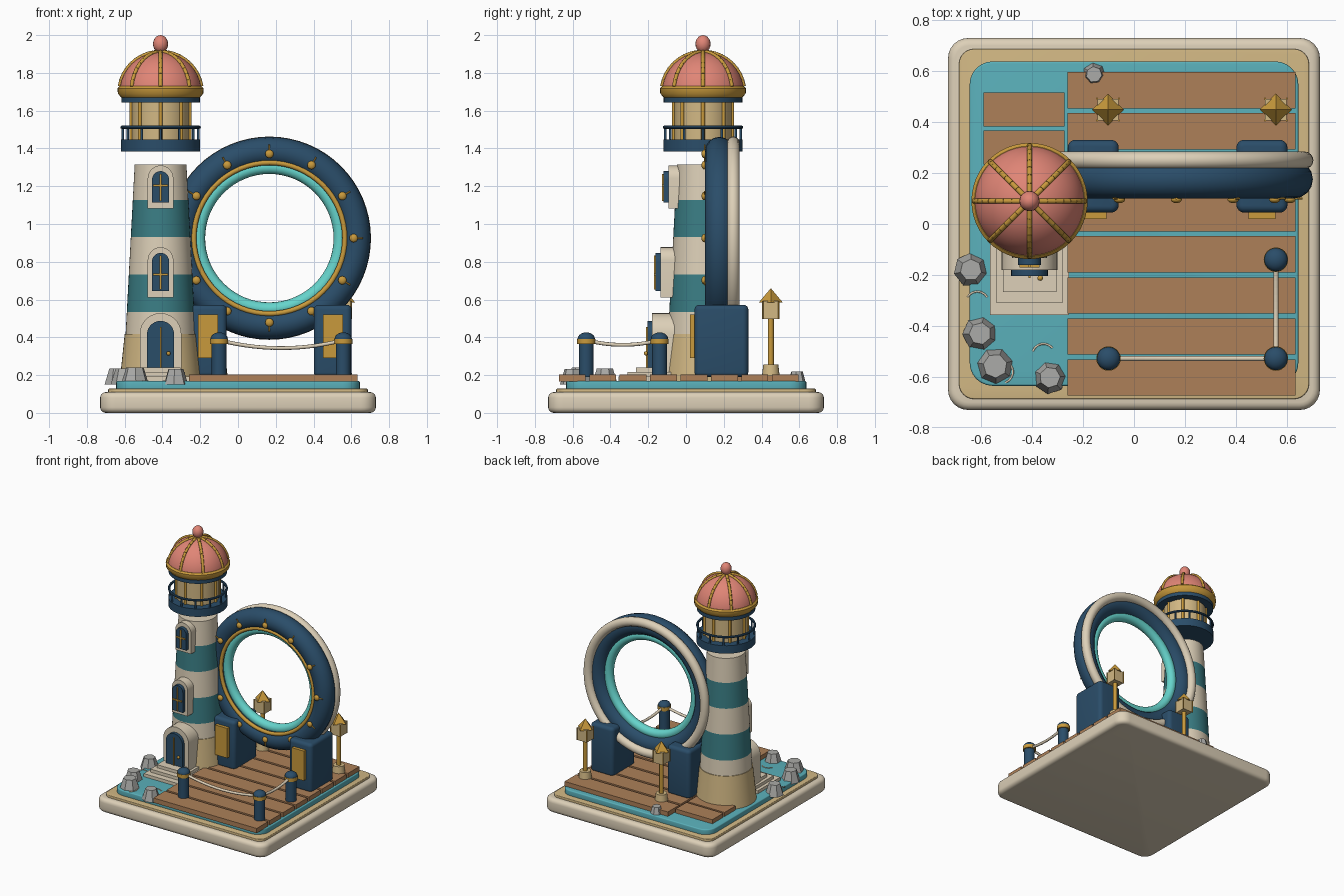
import bpy, bmesh
from math import sin, cos, pi, radians, sqrt
from mathutils import Matrix, Vector

cube = bpy.data.objects.get("Cube")
if cube:
    bpy.data.objects.remove(cube, do_unlink=True)


def material(name, hex_code):
    rgb = [int(hex_code[i:i + 2], 16) / 255 for i in (0, 2, 4)]
    col = [c / 12.92 if c < 0.04 else ((c + 0.055) / 1.055) ** 2.4 for c in rgb] + [1]
    m = bpy.data.materials.new(name)
    m.use_nodes = True
    m.diffuse_color = col
    m.node_tree.nodes["Principled BSDF"].inputs["Base Color"].default_value = col
    return m


CREAM = material("cream", "DDD0B8")
SAND = material("sand", "D2B884")
NAVY = material("navy", "2A4D69")
TEAL = material("teal", "3A7D84")
WATER = material("water", "5AB0BA")
AQUA = material("aqua", "66D4CC")
WOOD = material("wood", "AD8058")
GOLD = material("gold", "C99A3C")
CORAL = material("coral", "E08576")
STONE = material("stone", "ABABA8")


def finish(name, bm, mat):
    """Turn a bmesh into an object, smooth except at edges over 40 degrees."""
    bmesh.ops.recalc_face_normals(bm, faces=bm.faces)
    for f in bm.faces:
        f.smooth = True
    for e in bm.edges:
        e.smooth = len(e.link_faces) == 2 and e.calc_face_angle(0) < radians(40)
    me = bpy.data.meshes.new(name)
    bm.to_mesh(me)
    bm.free()
    me.materials.append(mat)
    ob = bpy.data.objects.new(name, me)
    bpy.context.collection.objects.link(ob)


def box(bm, x0, x1, y0, y1, z0, z1, corner=0, bevel=0):
    """Box, with optional rounded upright corners and rounded rims."""
    t = bmesh.new()
    m = Matrix.Translation(((x0 + x1) / 2, (y0 + y1) / 2, (z0 + z1) / 2))
    bmesh.ops.create_cube(t, size=1, matrix=m @ Matrix.Diagonal((x1 - x0, y1 - y0, z1 - z0, 1)))
    upright = lambda e: abs(e.verts[0].co.z - e.verts[1].co.z) > 1e-4
    if corner:
        bmesh.ops.bevel(t, geom=[e for e in t.edges if upright(e)], offset=corner,
                        segments=6, affect="EDGES", profile=0.5)
    if bevel:
        bmesh.ops.bevel(t, geom=[e for e in t.edges if not upright(e)], offset=bevel,
                        segments=4, affect="EDGES", profile=0.5)
    tmp = bpy.data.meshes.new("tmp")
    t.to_mesh(tmp)
    t.free()
    bm.from_mesh(tmp)
    bpy.data.meshes.remove(tmp)


def cone(bm, x, y, z0, z1, r0, r1, seg=32, turn=0.0):
    m = Matrix.Translation((x, y, (z0 + z1) / 2)) @ Matrix.Rotation(turn, 4, "Z")
    bmesh.ops.create_cone(bm, cap_ends=True, segments=seg, radius1=r0, radius2=r1,
                          depth=z1 - z0, matrix=m)


def rod(bm, p, q, r, seg=10):
    p, q = Vector(p), Vector(q)
    d = q - p
    m = Matrix.Translation((p + q) / 2) @ d.to_track_quat("Z", "Y").to_matrix().to_4x4()
    bmesh.ops.create_cone(bm, cap_ends=True, segments=seg, radius1=r, radius2=r,
                          depth=d.length, matrix=m)


def ball(bm, x, y, z, rx, ry, rz):
    m = Matrix.Translation((x, y, z)) @ Matrix.Diagonal((rx, ry, rz, 1))
    bmesh.ops.create_uvsphere(bm, u_segments=16, v_segments=10, radius=1, matrix=m)


def lathe(bm, profile, centre, axis="Z", seg=48, closed=False):
    """Spin (radius, offset) points about an axis through centre."""
    c = Vector(centre)
    place = (lambda r, h: c + Vector((r, 0, h))) if axis == "Z" else (lambda r, h: c + Vector((r, h, 0)))
    vs = [bm.verts.new(place(r, h)) for r, h in profile]
    es = [bm.edges.new(p) for p in zip(vs, vs[1:])]
    if closed:
        es.append(bm.edges.new((vs[-1], vs[0])))
    bmesh.ops.spin(bm, geom=vs + es, cent=c, axis=(0, 0, 1) if axis == "Z" else (0, 1, 0),
                   angle=2 * pi, steps=seg, use_duplicate=False)
    bmesh.ops.remove_doubles(bm, verts=bm.verts, dist=1e-5)


def torus(name, mat, centre, major, minor, axis="Y", seg=64, sides=16):
    bm = bmesh.new()
    ring = [(major + minor * cos(2 * pi * i / sides), minor * sin(2 * pi * i / sides)) for i in range(sides)]
    lathe(bm, ring, centre, axis, seg, True)
    finish(name, bm, mat)


def arch(name, mat, x, w, z0, z1, y0, y1):
    """Round-topped plate facing the front."""
    bm = bmesh.new()
    r = w / 2
    pts = [(-r, z0), (r, z0)] + [(r * cos(pi * i / 14), z1 - r + r * sin(pi * i / 14)) for i in range(15)]
    f = bm.faces.new([bm.verts.new((x + a, y0, b)) for a, b in pts])
    new = bmesh.ops.extrude_face_region(bm, geom=[f])["geom"]
    bmesh.ops.translate(bm, vec=(0, y1 - y0, 0), verts=[v for v in new if isinstance(v, bmesh.types.BMVert)])
    finish(name, bm, mat)


def part(name, mat, fn, *args, **kw):
    bm = bmesh.new()
    fn(bm, *args, **kw)
    finish(name, bm, mat)


# Base, sand and water
part("base_slab", CREAM, box, -0.73, 0.73, -0.73, 0.73, 0, 0.11, 0.08, 0.03)
part("sand_layer", SAND, box, -0.687, 0.687, -0.687, 0.687, 0.1, 0.128, 0.06, 0.005)
part("water", WATER, box, -0.645, 0.645, -0.635, 0.638, 0.12, 0.168, 0.09, 0.008)

# Deck planks
bm = bmesh.new()
for i in range(8):
    y = 0.525 - 0.161 * i
    box(bm, -0.26, 0.633, y - 0.071, y + 0.071, 0.166, 0.203)
for y in (0.45, 0.3):
    box(bm, -0.59, -0.272, y - 0.067, y + 0.067, 0.166, 0.2)
finish("deck_planks", bm, WOOD)

# Tower
TX, TY = -0.41, 0.09
part("tower_foot", SAND, cone, TX, TY, 0.16, 0.417, 0.217, 0.19, 48)
edges = [0.40, 0.534, 0.732, 0.93, 1.127, 1.314]
radius = lambda z: 0.185 - (z - 0.417) * 0.0535
for i, (a, b) in enumerate(zip(edges, edges[1:])):
    part(f"tower_band_{i + 1}", TEAL if i % 2 else CREAM, cone, TX, TY, a, b, radius(a), radius(b), 48)

# Gallery and railing
part("gallery_floor", NAVY, cone, TX, TY, 1.385, 1.447, 0.21, 0.21, 48)
torus("gallery_rail", NAVY, (TX, TY, 1.512), 0.204, 0.009, "Z", 48, 8)
around = lambda n: [(cos(2 * pi * i / n), sin(2 * pi * i / n)) for i in range(n)]
bm = bmesh.new()
for c, s in around(12):
    cone(bm, TX + 0.2 * c, TY + 0.2 * s, 1.44, 1.512, 0.007, 0.007, 10)
finish("rail_posts", bm, NAVY)

# Lantern room and dome
part("lantern_room", SAND, cone, TX, TY, 1.44, 1.65, 0.152, 0.152, 40)
bm = bmesh.new()
for c, s in around(8):
    cone(bm, TX + 0.155 * c, TY + 0.155 * s, 1.44, 1.65, 0.01, 0.01, 10)
finish("lantern_mullions", bm, GOLD)
part("eave_ring", NAVY, cone, TX, TY, 1.642, 1.675, 0.208, 0.208, 48)
part("dome_band", GOLD, lathe, [(0, 1.67), (0.208, 1.67), (0.226, 1.69), (0.228, 1.718), (0.216, 1.73), (0, 1.73)], (TX, TY, 0))
steps = [radians(a) for a in range(0, 91, 9)]
part("dome", CORAL, lathe, [(0.217 * cos(a), 1.695 + 0.215 * sin(a)) for a in steps], (TX, TY, 0))
bm = bmesh.new()
for c, s in around(8):
    pts = [(TX + 0.219 * cos(a) * c, TY + 0.219 * cos(a) * s, 1.695 + 0.217 * sin(a)) for a in steps]
    for p, q in zip(pts[1:], pts[2:]):
        rod(bm, p, q, 0.0105)
finish("dome_ribs", bm, GOLD)
part("finial", CORAL, ball, TX, TY, 1.953, 0.04, 0.04, 0.047)

# Windows: frame, pane, bars
for label, z0, z1, front in (("lower", 0.612, 0.877, -0.134), ("upper", 1.083, 1.31, -0.092)):
    arch(label + "_window_frame", CREAM, TX, 0.136, z0, z1, front, front + 0.1)
    arch(label + "_window_pane", NAVY, TX, 0.09, z0 + 0.032, z1 - 0.03, front - 0.027, front)
    bm = bmesh.new()
    y, mid = front - 0.027, z0 + 0.12
    box(bm, TX - 0.005, TX + 0.005, y - 0.009, y, z0 + 0.04, z1 - 0.045)
    box(bm, TX - 0.04, TX + 0.04, y - 0.009, y, mid - 0.005, mid + 0.005)
    finish(label + "_window_bars", bm, GOLD)

# Door and steps
arch("door_frame", CREAM, TX, 0.22, 0.2, 0.528, -0.18, -0.06)
arch("door", NAVY, TX, 0.144, 0.215, 0.487, -0.204, -0.18)
bm = bmesh.new()
box(bm, TX - 0.004, TX + 0.004, -0.212, -0.204, 0.24, 0.455)
ball(bm, TX + 0.042, -0.212, 0.315, 0.011, 0.011, 0.011)
finish("door_strip_and_knob", bm, GOLD)
bm = bmesh.new()
for half, y, z in ((0.155, -0.358, 0.192), (0.13, -0.311, 0.216), (0.105, -0.266, 0.24)):
    box(bm, TX - half, TX + half, y, -0.08, 0.16, z)
finish("door_steps", bm, CREAM)

# Great ring
RX, RY, RZ = 0.166, 0.176, 0.925
torus("ring_body", NAVY, (RX, RY, RZ), 0.46, 0.076)
torus("ring_back_rim", CREAM, (RX, 0.25, RZ), 0.504, 0.034)
torus("ring_lining", AQUA, (RX, RY, RZ), 0.376, 0.036)
torus("ring_front_trim", GOLD, (RX, 0.125, RZ), 0.4, 0.014, sides=10)
bm = bmesh.new()
for c, s in around(12):
    ball(bm, RX + 0.446 * c, 0.096, RZ + 0.446 * s, 0.022, 0.014, 0.022)
    rod(bm, (RX + 0.45 * c, 0.1, RZ + 0.45 * s), (RX + 0.495 * c, 0.1, RZ + 0.495 * s), 0.004)
finish("ring_bulbs", bm, GOLD)

# Ring pedestals with front panels
for label, x in (("left", 0.502), ("right", -0.16)):
    part(label + "_pedestal", NAVY, box, x - 0.1, x + 0.1, 0.045, 0.33, 0.19, 0.572, 0.03, 0.025)
    part(label + "_panel", GOLD, box, x - 0.053, x + 0.053, 0.02, 0.05, 0.29, 0.522)

# Bollards and ropes
spots = [(-0.1, -0.528), (0.557, -0.528), (0.557, -0.14)]
posts, collars, ropes = bmesh.new(), bmesh.new(), bmesh.new()
for x, y in spots:
    cone(posts, x, y, 0.19, 0.39, 0.039, 0.039, 24)
    ball(posts, x, y, 0.392, 0.046, 0.046, 0.034)
    cone(collars, x, y, 0.364, 0.392, 0.048, 0.048, 24)
for (ax, ay), (bx, by) in zip(spots, spots[1:]):
    pts = [(ax + (bx - ax) * t, ay + (by - ay) * t, 0.385 - 0.16 * sqrt((bx - ax) ** 2 + (by - ay) ** 2) * 1.6 * t * (1 - t))
           for t in [i / 14 for i in range(15)]]
    for p, q in zip(pts, pts[1:]):
        rod(ropes, p, q, 0.01)
finish("bollards", posts, NAVY)
finish("bollard_collars", collars, GOLD)
finish("ropes", ropes, CREAM)

# Lamp posts
feet, metal, glass = bmesh.new(), bmesh.new(), bmesh.new()
for x in (-0.102, 0.557):
    y = 0.449
    cone(feet, x, y, 0.195, 0.255, 0.047, 0.04, 20)
    cone(metal, x, y, 0.25, 0.497, 0.016, 0.016, 12)
    box(glass, x - 0.042, x + 0.042, y - 0.042, y + 0.042, 0.497, 0.592)
    for dx in (-0.043, 0.043):
        for dy in (-0.043, 0.043):
            cone(metal, x + dx, y + dy, 0.497, 0.592, 0.004, 0.004, 10)
    cone(metal, x, y, 0.585, 0.66, 0.063, 0, 4)
finish("lamp_feet", feet, SAND)
finish("lamp_metal", metal, GOLD)
finish("lamp_glass", glass, SAND)

# Rocks and ripples
bm = bmesh.new()
for i, (x, y, r) in enumerate([(-0.64, -0.18, 0.068), (-0.604, -0.43, 0.07), (-0.545, -0.557, 0.076),
                               (-0.33, -0.602, 0.066), (-0.157, 0.587, 0.05)]):
    cone(bm, x, y, 0.15, 0.18 + 0.8 * r, r, r * 0.62, 7, i * 0.7)
finish("rocks", bm, STONE)
bm = bmesh.new()
for x, y, start in ((-0.615, -0.31, 30), (-0.355, -0.515, 40), (-0.52, -0.58, -70)):
    pts = [(x + 0.045 * cos(radians(start + a)), y + 0.045 * sin(radians(start + a)), 0.168) for a in range(0, 121, 20)]
    for p, q in zip(pts, pts[1:]):
        rod(bm, p, q, 0.004)
finish("ripples", bm, CREAM)
